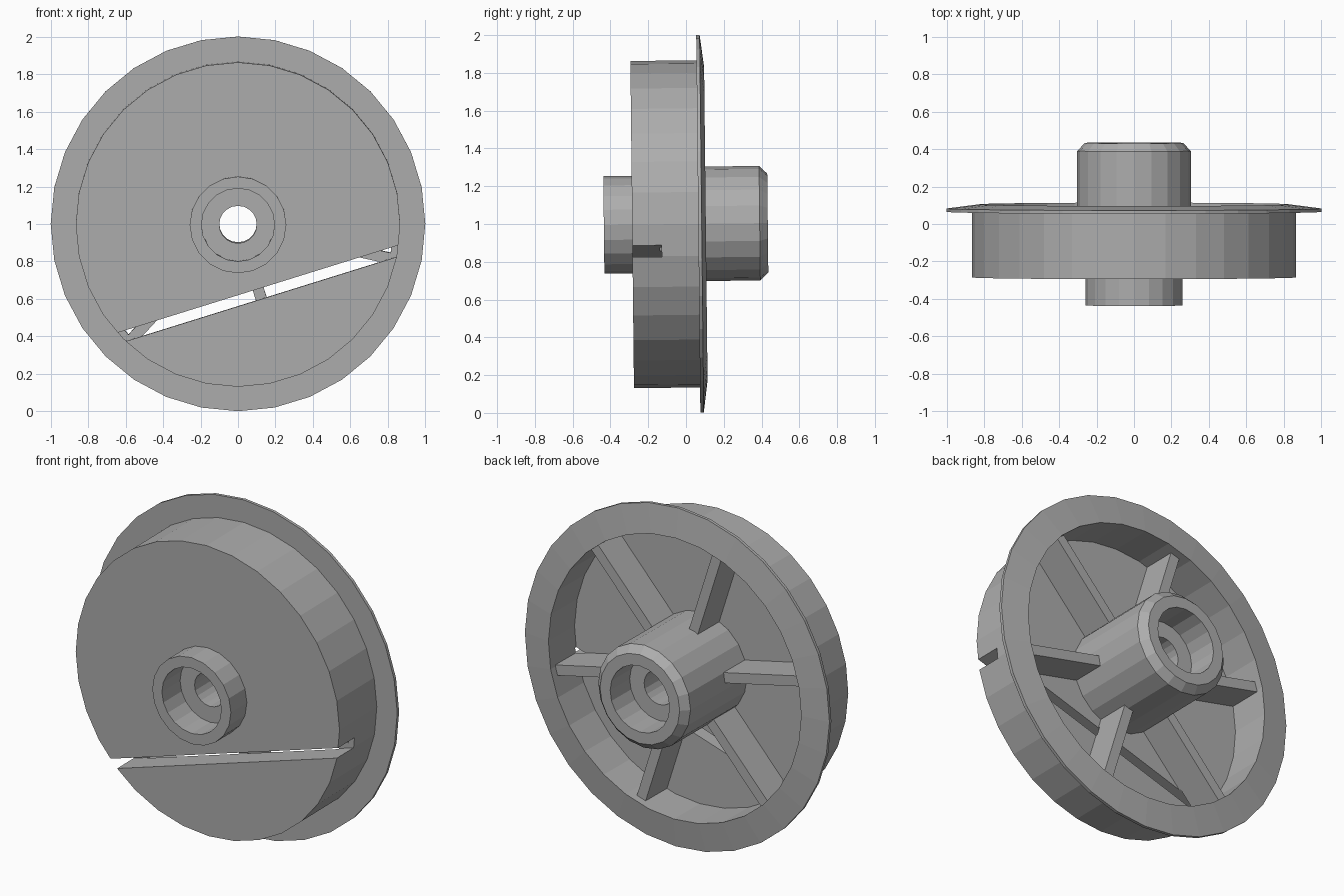
import bpy, bmesh
from math import sin, cos, pi, radians
from mathutils import Matrix

cube = bpy.data.objects.get("Cube")
if cube:
    bpy.data.objects.remove(cube, do_unlink=True)

GREY = (0.42, 0.42, 0.42, 1)
grey = bpy.data.materials.new("plain_grey")
grey.use_nodes = True
grey.diffuse_color = GREY
grey.node_tree.nodes["Principled BSDF"].inputs["Base Color"].default_value = GREY

TILT = 0.011           # the axle leans back very slightly
SPOKE_ANGLE = -12.7    # first spoke; the slot is square to the second one


def add_object(name, bm):
    bmesh.ops.recalc_face_normals(bm, faces=bm.faces)
    mesh = bpy.data.meshes.new(name)
    bm.to_mesh(mesh)
    bm.free()
    mesh.materials.append(grey)
    obj = bpy.data.objects.new(name, mesh)
    obj.location.z = 1
    obj.rotation_euler.x = TILT
    bpy.context.collection.objects.link(obj)
    return obj


def lathe(name, profile, sides):
    """Turn a closed (radius, y) profile around the y axis."""
    bm = bmesh.new()
    rings = []
    for i in range(sides):
        a = 2 * pi * i / sides
        rings.append([bm.verts.new((r * cos(a), y, r * sin(a))) for r, y in profile])
    n = len(profile)
    for i in range(sides):
        here, there = rings[i], rings[(i + 1) % sides]
        for j in range(n):
            k = (j + 1) % n
            bm.faces.new((here[j], here[k], there[k], there[j]))
    return add_object(name, bm)


def block(name, x, y, z, angle):
    """Box given by its ranges, turned around the y axis."""
    bm = bmesh.new()
    size = [b - a for a, b in (x, y, z)]
    middle = [(a + b) / 2 for a, b in (x, y, z)]
    matrix = (Matrix.Rotation(-radians(angle), 4, 'Y')
              @ Matrix.Translation(middle) @ Matrix.Diagonal((*size, 1)))
    bmesh.ops.create_cube(bm, size=1, matrix=matrix)
    return add_object(name, bm)


# Drum with front plate and sloped flange
drum = lathe("drum_and_flange", [
    (0.22, -0.285), (0.866, -0.285), (0.866, 0.065), (1.0, 0.065),
    (1.0, 0.083), (0.83, 0.105), (0.83, -0.14), (0.22, -0.14)], 32)

# Hub with chamfered back and a bearing seat at each end
lathe("hub", [
    (0.195, -0.435), (0.258, -0.435), (0.258, -0.2), (0.303, -0.2),
    (0.303, 0.39), (0.262, 0.433), (0.195, 0.433), (0.195, 0.25),
    (0.1, 0.25), (0.1, -0.265), (0.195, -0.265)], 20)

# Six spokes behind the plate
spokes = [block(f"spoke_{i + 1}", (0.25, 0.845), (-0.16, 0.06), (-0.03, 0.03),
                SPOKE_ANGLE + 60 * i) for i in range(6)]

# Slot through the plate and the drum wall
cutter = block("slot_cutter", (-1, 1), (-0.5, -0.13), (-0.417, -0.36), SPOKE_ANGLE + 30)
cutter.hide_render = True
cutter.hide_set(True)
cutter.display_type = 'WIRE'
for part in [drum] + spokes:
    cut = part.modifiers.new("slot", 'BOOLEAN')
    cut.operation = 'DIFFERENCE'
    cut.solver = 'EXACT'
    cut.object = cutter
